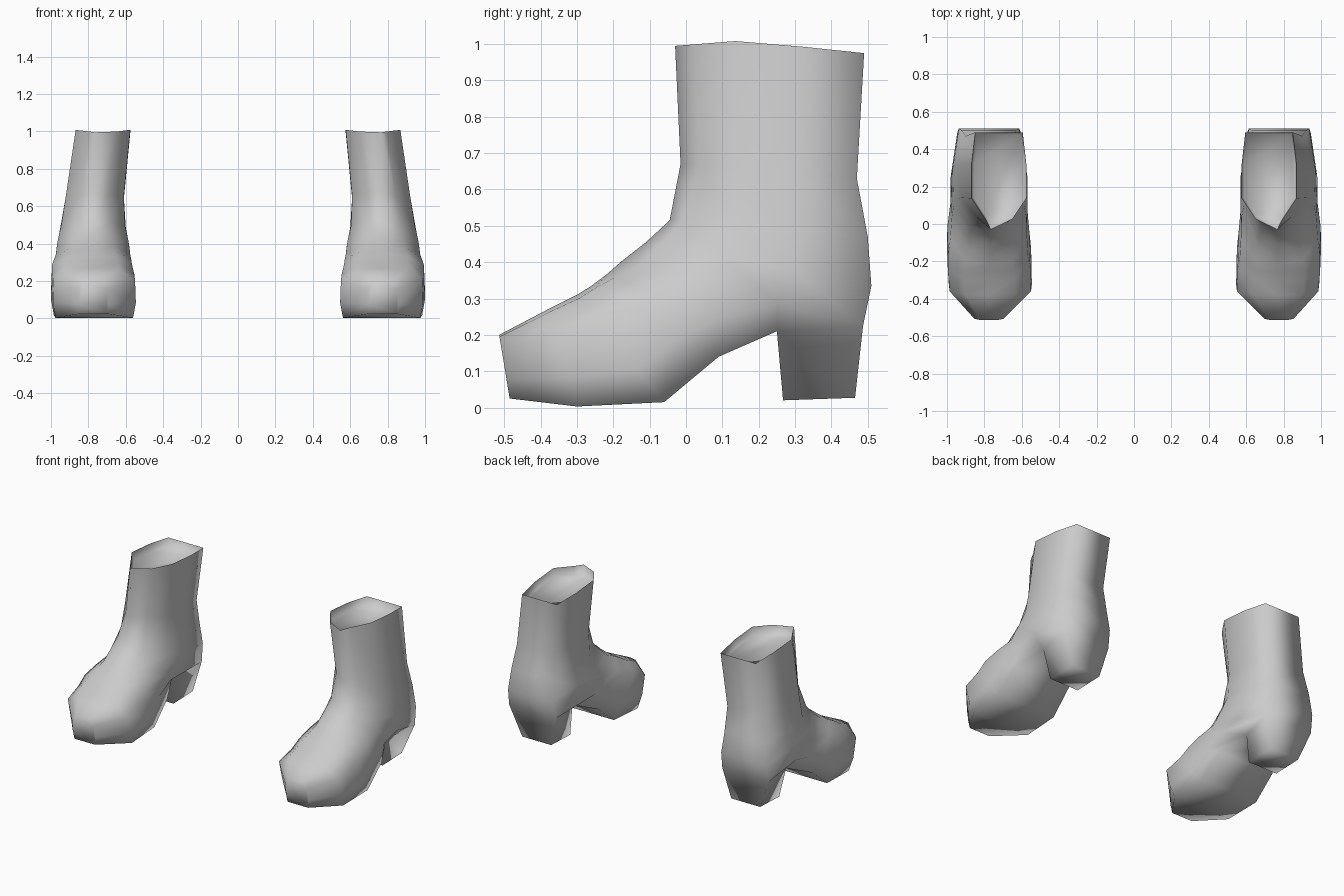
import bpy, bmesh

cube = bpy.data.objects.get("Cube")
if cube:
    bpy.data.objects.remove(cube)

grey = bpy.data.materials.new("grey leather")
grey.use_nodes = True
colour = (0.6, 0.6, 0.6, 1)
grey.diffuse_color = colour
grey.node_tree.nodes["Principled BSDF"].inputs["Base Color"].default_value = colour

# Half sections: (fraction from front/top to back/sole, fraction of half width)
SHAFT = [(0.11, 0.50), (0.32, 1.0), (0.68, 1.0), (1.0, 0.87)]
ANKLE = [(0.07, 0.54), (0.33, 0.97), (0.65, 1.0), (1.0, 0.83)]
WAIST = [(0.05, 0.58), (0.30, 0.98), (0.72, 0.97), (1.0, 0.60)]
FOOT = [(0.03, 0.60), (0.25, 0.98), (0.70, 1.0), (1.0, 0.93)]

# Rings from rim to toe: front (y, z), back (y, z), centre x, half width, ridge x, section
RINGS = [
    ((-0.03, 0.995), (0.49, 0.975), 0.722, 0.146, 0.765, SHAFT),
    ((-0.015, 0.67), (0.47, 0.63), 0.765, 0.155, 0.770, SHAFT),
    ((-0.045, 0.515), (0.50, 0.47), 0.775, 0.175, 0.770, ANKLE),
    ((-0.11, 0.455), (0.51, 0.335), 0.775, 0.195, 0.770, ANKLE),
    ((-0.18, 0.40), (0.487, 0.225), 0.775, 0.205, 0.770, ANKLE),
    ((-0.22, 0.365), (0.25, 0.21), 0.777, 0.210, 0.770, WAIST),
    ((-0.26, 0.335), (0.09, 0.14), 0.780, 0.218, 0.770, FOOT),
    ((-0.30, 0.31), (-0.06, 0.015), 0.775, 0.225, 0.770, FOOT),
    ((-0.38, 0.27), (-0.30, 0.003), 0.768, 0.222, 0.770, FOOT),
    ((-0.514, 0.20), (-0.485, 0.025), 0.775, 0.080, 0.770, FOOT),
]
HEEL_RING = 4      # the heel hangs between this ring and the next
LINING_DEPTH = 0.05


def ring_points(front, back, cx, half, ridge, section):
    def at(t, x):
        return (x, front[0] + (back[0] - front[0]) * t,
                front[1] + (back[1] - front[1]) * t)
    outer = [at(t, cx + half * w) for t, w in section]
    inner = [at(t, cx - half * w) for t, w in reversed(section)]
    return [at(0, ridge)] + outer + inner


def finish(bm, name):
    bmesh.ops.recalc_face_normals(bm, faces=bm.faces)
    for f in bm.faces:
        f.smooth = True
    mesh = bpy.data.meshes.new(name)
    bm.to_mesh(mesh)
    bm.free()
    mesh.materials.append(grey)
    bpy.context.collection.objects.link(bpy.data.objects.new(name, mesh))


def build_boot(name, side):
    bm = bmesh.new()
    loops = [[bm.verts.new((side * x, y, z)) for x, y, z in ring_points(*r)]
             for r in RINGS]
    rim = loops[0]
    n = len(rim)
    sole_edge = len(SHAFT)          # index of the back/sole strip

    # Rim peaks gently at the sides
    for v in rim:
        t = (v.co.y + 0.03) / 0.52
        v.co.z += 0.022 * min(t / 0.36, (1 - t) / 0.64)

    # Shaft and foot skin
    for k, (a, b) in enumerate(zip(loops, loops[1:])):
        for i in range(n):
            if k == HEEL_RING and i == sole_edge:
                continue
            j = (i + 1) % n
            bm.faces.new((a[i], a[j], b[j], b[i]))
    bm.faces.new(loops[-1])         # toe cap

    # Heel block, tapering down from the gap in the sole
    a, b = loops[HEEL_RING], loops[HEEL_RING + 1]
    top = [a[sole_edge], a[sole_edge + 1], b[sole_edge + 1], b[sole_edge]]
    base = [bm.verts.new((side * x, y, z)) for x, y, z in
            ((0.865, 0.465, 0.027), (0.655, 0.465, 0.027),
             (0.655, 0.267, 0.02), (0.865, 0.267, 0.02))]
    for i in range(4):
        j = (i + 1) % 4
        bm.faces.new((top[i], top[j], base[j], base[i]))
    bm.faces.new(base)

    # Shallow lining that closes the shaft just under the rim, kept inside the wall
    mid_x, mid_y = side * 0.725, 0.25
    lip = [bm.verts.new(v.co) for v in rim]
    lining = [bm.verts.new((mid_x + (v.co.x - mid_x) * 0.92,
                            mid_y + (v.co.y - mid_y) * 0.96,
                            v.co.z - LINING_DEPTH)) for v in rim]
    for i in range(n):
        j = (i + 1) % n
        bm.faces.new((lip[i], lip[j], lining[j], lining[i]))
    bm.faces.new(lining)
    finish(bm, name)


build_boot("left_boot", 1)
build_boot("right_boot", -1)
